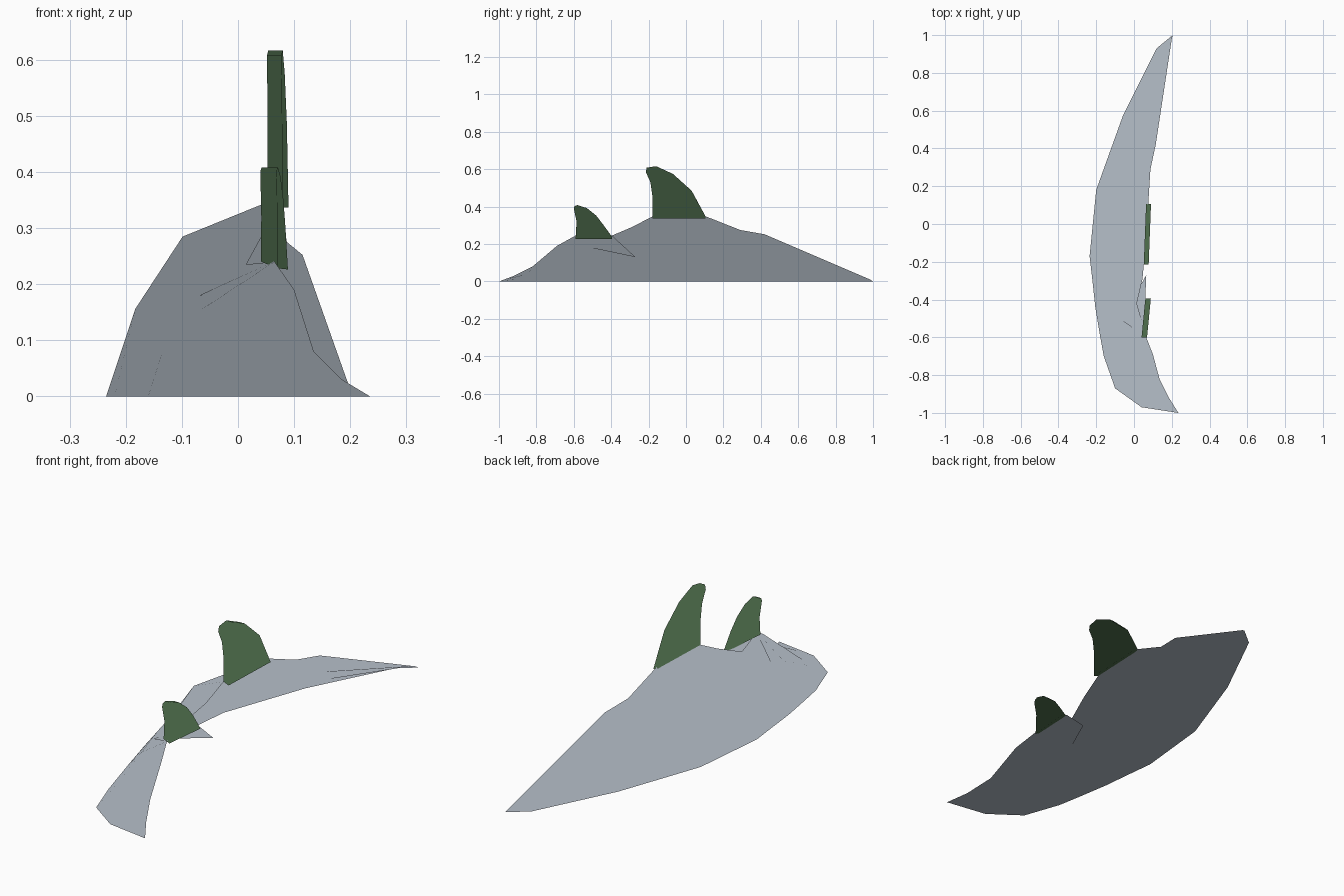
import bpy, bmesh

if "Cube" in bpy.data.objects:
    bpy.data.objects.remove(bpy.data.objects["Cube"])


def material(name, rgb):
    m = bpy.data.materials.new(name)
    m.diffuse_color = (*rgb, 1)
    m.use_nodes = True
    m.node_tree.nodes["Principled BSDF"].inputs["Base Color"].default_value = m.diffuse_color
    return m


GREY = material("slate_grey", (0.47, 0.525, 0.59))
GREEN = material("fin_green", (0.08, 0.16, 0.075))


def finish(bm, name, mat):
    bmesh.ops.remove_doubles(bm, verts=bm.verts, dist=0.0005)
    me = bpy.data.meshes.new(name)
    bm.to_mesh(me)
    bm.free()
    me.materials.append(mat)
    # soft, even shading: every normal points exactly up
    me.polygons.foreach_set("use_smooth", [True] * len(me.polygons))
    up = me.attributes.new("custom_normal", 'FLOAT_VECTOR', 'CORNER')
    up.data.foreach_set("vector", [0.0, 0.0, 1.0] * len(me.loops))
    me.update()
    ob = bpy.data.objects.new(name, me)
    bpy.context.collection.objects.link(ob)
    return ob


# Back shell: arched sections from the ground curve up to the ridge
# each station: ground x, y, then ridge x, y, z, then how far it bulges
STATIONS = [
    (0.235, -1.0, 0.235, -1.0, 0, 0),
    (0.04, -0.97, 0.185, -0.92, 0.03, 0),
    (-0.10, -0.87, 0.135, -0.82, 0.08, 0),
    (-0.16, -0.70, 0.10, -0.69, 0.19, 0.1),
    (-0.18, -0.59, 0.065, -0.60, 0.24, 0.5),
    (-0.205, -0.44, 0.015, -0.42, 0.235, 0.8),
    (-0.22, -0.30, 0.045, -0.29, 0.29, 0.9),
    (-0.235, -0.17, 0.055, -0.18, 0.347, 1),
    (-0.20, 0.18, 0.075, 0.10, 0.35, 0.5),
    (-0.15, 0.32, 0.087, 0.29, 0.275, 0.15),
    (-0.06, 0.57, 0.115, 0.42, 0.252, 0),
    (0.12, 0.93, 0.20, 0.98, 0.012, 0),
    (0.205, 1.0, 0.205, 1.0, 0, 0),
]
ARCH = [(0, 0), (0.18, 0.45), (0.47, 0.82), (1, 1)]

bm = bmesh.new()
rows = []
for gx, gy, rx, ry, rz, bulge in STATIONS:
    rows.append([bm.verts.new((gx + (rx - gx) * u, gy + (ry - gy) * u,
                               rz * (u + (w - u) * bulge)))
                 for u, w in ARCH])
for a, b in zip(rows, rows[1:]):
    for i in range(len(ARCH) - 1):
        bm.faces.new((a[i], a[i + 1], b[i + 1], b[i]))
finish(bm, "back_shell", GREY)

# Loose flap under the small fin, hanging below the ridge
bm = bmesh.new()
inner, tip, fin_front, fin_rear = [bm.verts.new(p) for p in (
    (-0.068, -0.508, 0.18), (0.065, -0.27, 0.13),
    (0.06, -0.39, 0.24), (0.065, -0.60, 0.24))]
bm.faces.new((inner, tip, fin_front))
bm.faces.new((inner, fin_front, fin_rear))
finish(bm, "inner_flap", GREY)


def fin(name, profile, x_rear, x_front, thick, drop):
    """Closed fin: side profile (y, z) laid on a slanted plane and thickened."""
    y0, y1 = profile[0][0], profile[-1][0]
    bm = bmesh.new()
    left, right = [], []
    for y, z in profile:
        x = x_rear + (x_front - x_rear) * (y - y0) / (y1 - y0)
        left.append(bm.verts.new((x, y, z)))
        right.append(bm.verts.new((x + thick, y, z)))
    # the right-hand foot reaches a little lower
    for v in (right[0], right[-1]):
        v.co.z -= drop
    n = len(profile)
    bm.faces.new(left)
    bm.faces.new(right[::-1])
    for i in range(n):
        j = (i + 1) % n
        bm.faces.new((left[j], left[i], right[i], right[j]))
    bmesh.ops.recalc_face_normals(bm, faces=bm.faces)
    finish(bm, name, GREEN)


# Large and small dorsal fins
fin("large_fin",
    [(-0.18, 0.347), (-0.18, 0.46), (-0.19, 0.53), (-0.215, 0.585), (-0.21, 0.608),
     (-0.16, 0.616), (-0.07, 0.575), (0.03, 0.485), (0.105, 0.347)],
    0.053, 0.064, 0.026, 0.011)
fin("small_fin",
    [(-0.59, 0.24), (-0.585, 0.32), (-0.60, 0.39), (-0.595, 0.403), (-0.58, 0.408),
     (-0.53, 0.392), (-0.48, 0.352), (-0.44, 0.30), (-0.395, 0.238)],
    0.041, 0.06, 0.029, 0.012)
